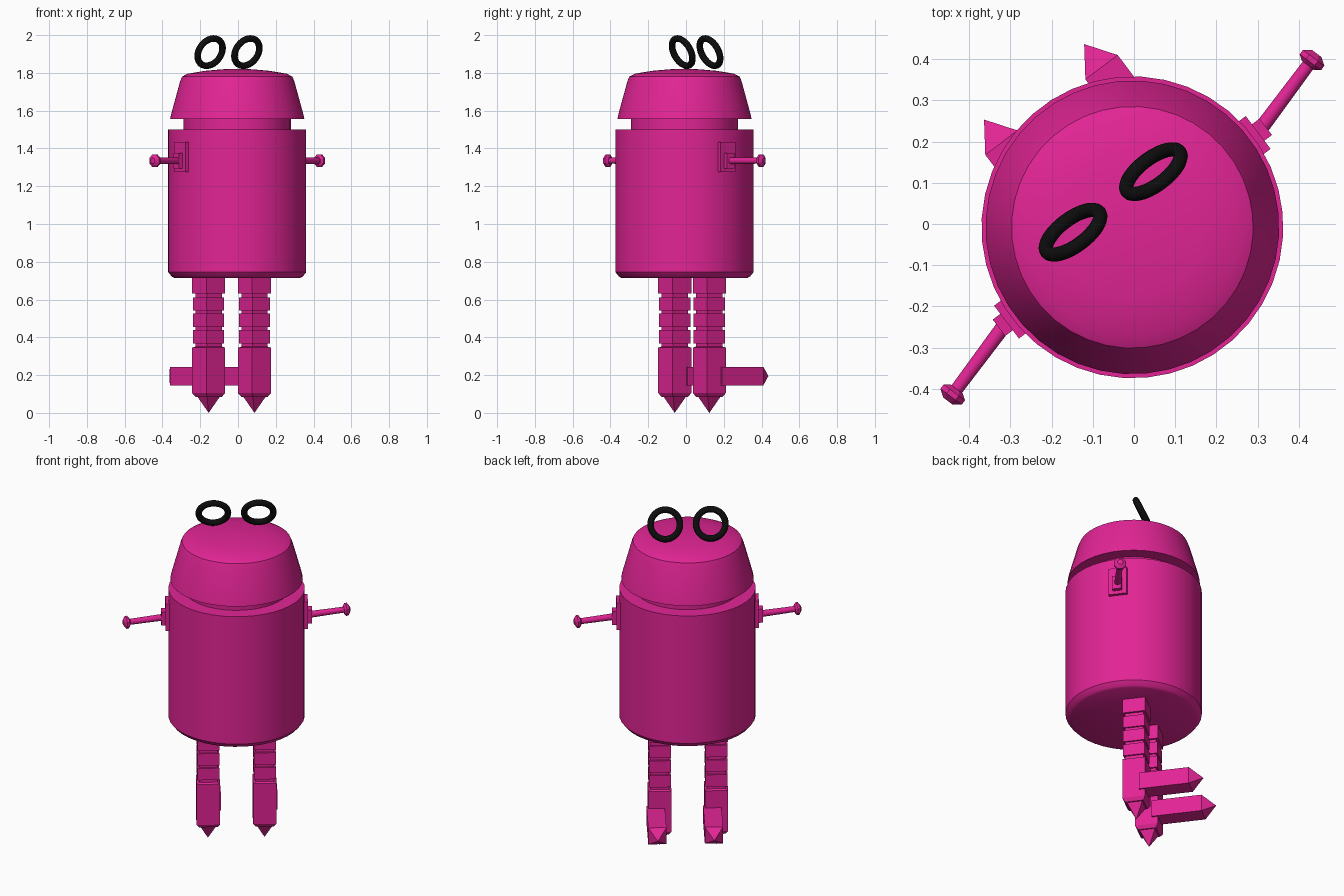
import bpy, bmesh, math
from mathutils import Matrix, Vector

if "Cube" in bpy.data.objects:
    bpy.data.objects.remove(bpy.data.objects["Cube"])

# the whole figure is turned about z; local +y is its facing direction
ROOT = Matrix.Translation((-0.004, -0.008, 0)) @ Matrix.Rotation(math.radians(37), 4, 'Z')


def material(name, rgb):
    m = bpy.data.materials.new(name)
    m.diffuse_color = (*rgb, 1)
    m.use_nodes = True
    m.node_tree.nodes["Principled BSDF"].inputs["Base Color"].default_value = m.diffuse_color
    return m


PINK = material("hot pink", (0.76, 0.018, 0.30))
BLACK = material("black", (0.004, 0.004, 0.004))


def loft(name, sections, n, matrix=Matrix(), smooth=False):
    """Stack n-sided rings given as (radius, height) and close both ends."""
    bm = bmesh.new()
    rings = []
    for r, z in sections:
        if r == 0:
            rings.append([bm.verts.new((0, 0, z))])
        else:
            rings.append([bm.verts.new((r * math.cos(math.tau * (i + .5) / n),
                                        r * math.sin(math.tau * (i + .5) / n), z)) for i in range(n)])
    for a, b in zip(rings, rings[1:]):
        for i in range(n):
            j = (i + 1) % n
            if len(a) == 1:
                bm.faces.new((a[0], b[j], b[i]))
            elif len(b) == 1:
                bm.faces.new((a[i], a[j], b[0]))
            else:
                bm.faces.new((a[i], a[j], b[j], b[i]))
    for ring in (rings[0], rings[-1]):
        if len(ring) > 1:
            bm.faces.new(ring)
    bmesh.ops.recalc_face_normals(bm, faces=bm.faces)
    me = bpy.data.meshes.new(name)
    bm.to_mesh(me)
    bm.free()
    ob = bpy.data.objects.new(name, me)
    bpy.context.collection.objects.link(ob)
    me.materials.append(PINK)
    ob.matrix_world = ROOT @ matrix
    if smooth:
        bpy.ops.object.select_all(action='DESELECT')
        ob.select_set(True)
        bpy.context.view_layer.objects.active = ob
        bpy.ops.object.shade_smooth_by_angle(angle=math.radians(35))
    return ob


def square(sections):
    """Turn (half width, height) into corner radius for a four-sided loft."""
    return [(w * math.sqrt(2), z) for w, z in sections]


def box(name, size, matrix):
    return loft(name, square([(.5, -.5), (.5, .5)]), 4, matrix @ Matrix.Diagonal((*size, 1)))


# drum body, neck and domed head
loft("body", [(.335, .715), (.348, .722), (.366, .745), (.366, 1.5)], 40, smooth=True)
loft("neck", [(.285, 1.48), (.285, 1.57)], 40, smooth=True)
loft("head", [(.356, 1.555), (.351, 1.58), (.303, 1.755), (.293, 1.78), (.262, 1.796),
              (.17, 1.811), (.08, 1.819), (0, 1.822)], 40, smooth=True)

# legs: banded square shaft, foot block and ground spike
leg = [(.0625, .75), (.0625, .632), (.05, .632), (.05, .612)]
for top in (.612, .525, .438):
    leg += [(.059, top), (.059, top - .07), (.05, top - .07), (.05, top - .087)]
leg += [(.0625, .345), (.0625, .105), (.05, .085), (.042, .085), (0, 0)]

for side, label in ((1, "right"), (-1, "left")):
    x = side * .152
    loft(label + "_leg", square(leg), 4, Matrix.Translation((x, .05, 0)))
    # pointed toe
    loft(label + "_toe", square([(.049, .03), (.049, .305), (0, .375)]), 4,
         Matrix.Translation((x + .022, .05, .195)) @ Matrix.Rotation(-math.pi / 2, 4, 'X'))

    # arm: the second is the first turned half way round
    turn = Matrix.Rotation(0 if side == 1 else math.pi, 4, 'Z')
    box(label + "_arm_plate", (.05, .1, .16), turn @ Matrix.Translation((.357, 0, 1.355)))
    box(label + "_arm_hinge", (.04, .05, .08), turn @ Matrix.Translation((.385, 0, 1.335)))
    start, end = Vector((.36, -.006, 1.335)), Vector((.603, .065, 1.335))
    d = end - start
    aim = turn @ Matrix.Translation(start) @ d.to_track_quat('Z', 'Y').to_matrix().to_4x4()
    L = d.length
    loft(label + "_arm", [(.019, 0), (.016, L - .01)], 12, aim, True)
    loft(label + "_hand", [(.02, L - .028), (.035, L - .018), (.035, L - .005), (.015, L + .008)], 8, aim)

    # ring eye leaning back
    bpy.ops.mesh.primitive_torus_add(major_radius=.079, minor_radius=.0175,
                                     major_segments=40, minor_segments=12)
    eye = bpy.context.object
    eye.name = label + "_eye_ring"
    eye.data.materials.append(BLACK)
    eye.matrix_world = ROOT @ Matrix.Translation((side * .122, .077, 1.91)) \
        @ Matrix.Rotation(-math.radians(66), 4, 'X')
    bpy.ops.object.shade_smooth()
